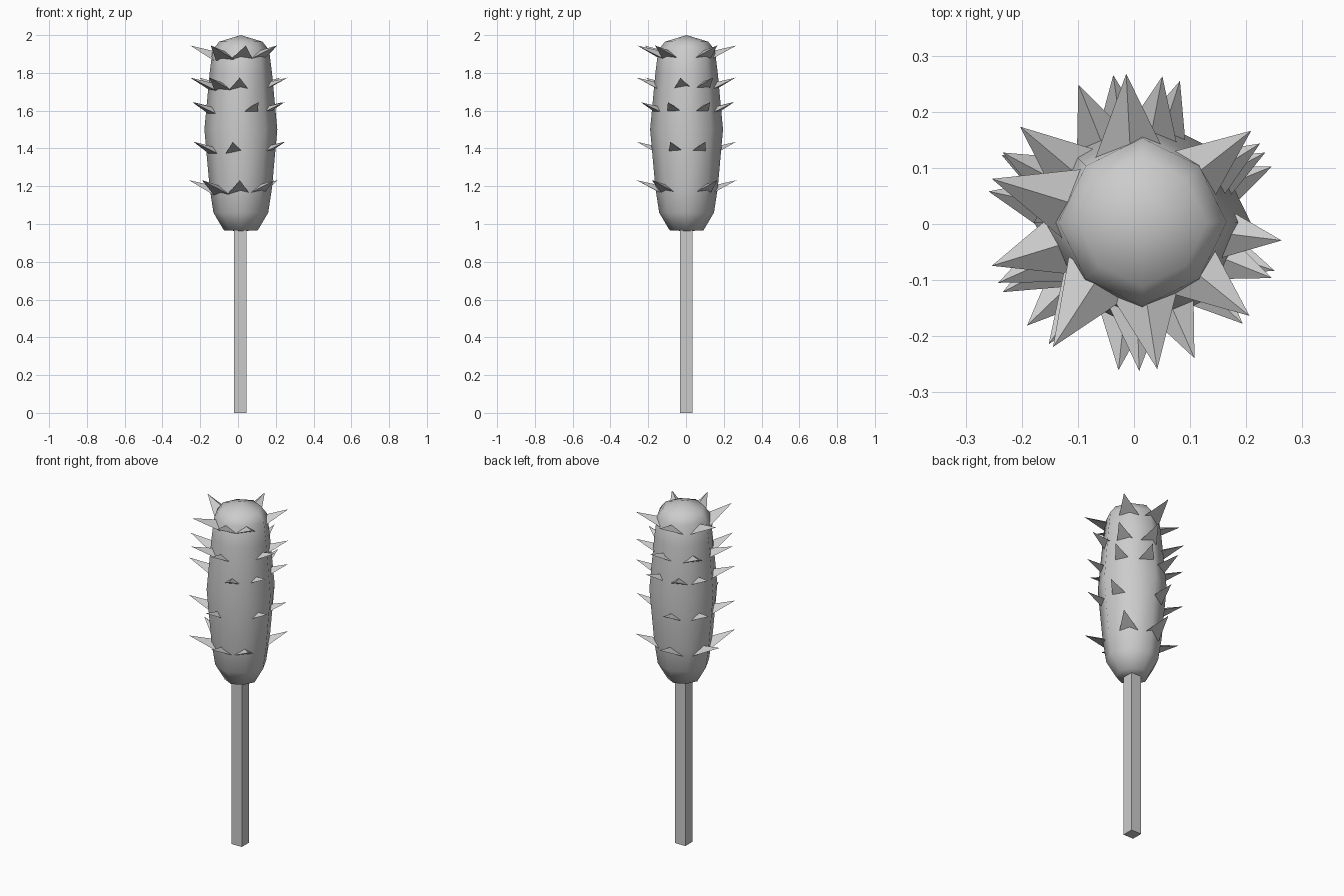
import bpy, bmesh
from math import sin, cos, pi, radians

if "Cube" in bpy.data.objects:
    bpy.data.objects.remove(bpy.data.objects["Cube"])

def make_object(name, bm, smooth_angle=None):
    bmesh.ops.recalc_face_normals(bm, faces=bm.faces)
    me = bpy.data.meshes.new(name)
    bm.to_mesh(me)
    bm.free()
    ob = bpy.data.objects.new(name, me)
    bpy.context.collection.objects.link(ob)
    if smooth_angle:
        bpy.ops.object.select_all(action='DESELECT')
        ob.select_set(True)
        bpy.context.view_layer.objects.active = ob
        bpy.ops.object.shade_smooth_by_angle(angle=radians(smooth_angle))
    return ob

CX, CY = 0.015, 0.003

# Club head: low-poly eight-sided barrel with closed ends
profile = [(0.09, 0.967), (0.145, 1.06), (0.165, 1.19), (0.193, 1.5),
           (0.165, 1.8), (0.15, 1.92), (0.115, 1.965)]
bm = bmesh.new()
rings = []
for r, z in profile:
    ring = []
    for i in range(8):
        a = i * pi / 4
        k = r * (0.95 if i % 2 else 1.0)
        ring.append(bm.verts.new((CX + k * cos(a), CY + k * sin(a), z)))
    rings.append(ring)
bottom = bm.verts.new((CX, CY, 0.962))
top = bm.verts.new((CX, CY, 2.0))
for i in range(8):
    j = (i + 1) % 8
    for lo, hi in zip(rings, rings[1:]):
        bm.faces.new((lo[i], lo[j], hi[j], hi[i]))
    bm.faces.new((bottom, rings[0][j], rings[0][i]))
    bm.faces.new((rings[-1][i], rings[-1][j], top))
make_object("club_head", bm, 60)

# Handle: plain square shaft
bm = bmesh.new()
bmesh.ops.create_cube(bm, size=1)
for v in bm.verts:
    v.co = (0.013 + v.co.x * 0.066, 0.002 + v.co.y * 0.066, (v.co.z + 0.5) * 0.99)
make_object("handle", bm)

# Spikes: thin three-sided thorns sloping upward, in five uneven rings
def add_spike(bm, angle, tip_z):
    a = radians(angle)
    def point(r, side, z):
        return bm.verts.new((r * cos(a) - side * sin(a),
                             0.003 + r * sin(a) + side * cos(a), z))
    left = point(0.115, 0.064, tip_z - 0.08)
    right = point(0.115, -0.064, tip_z - 0.08)
    ridge = point(0.11, 0, tip_z - 0.035)
    tip = point(0.265, 0, tip_z)
    for f in ((left, right, tip), (right, ridge, tip), (ridge, left, tip), (left, ridge, right)):
        bm.faces.new(f)

spike_rings = {
    1.945: (38, 93, 163, 237, 279, 321),
    1.775: (353, 32, 79, 140, 197, 235, 272),
    1.645: (294, 338, 28, 72, 112, 152, 204),
    1.435: (264, 341, 22, 98, 153, 208),
    1.232: (38, 93, 168, 224, 272, 317),
}
bm = bmesh.new()
for tip_z, angles in spike_rings.items():
    for angle in angles:
        add_spike(bm, angle, tip_z)
make_object("spikes", bm)
